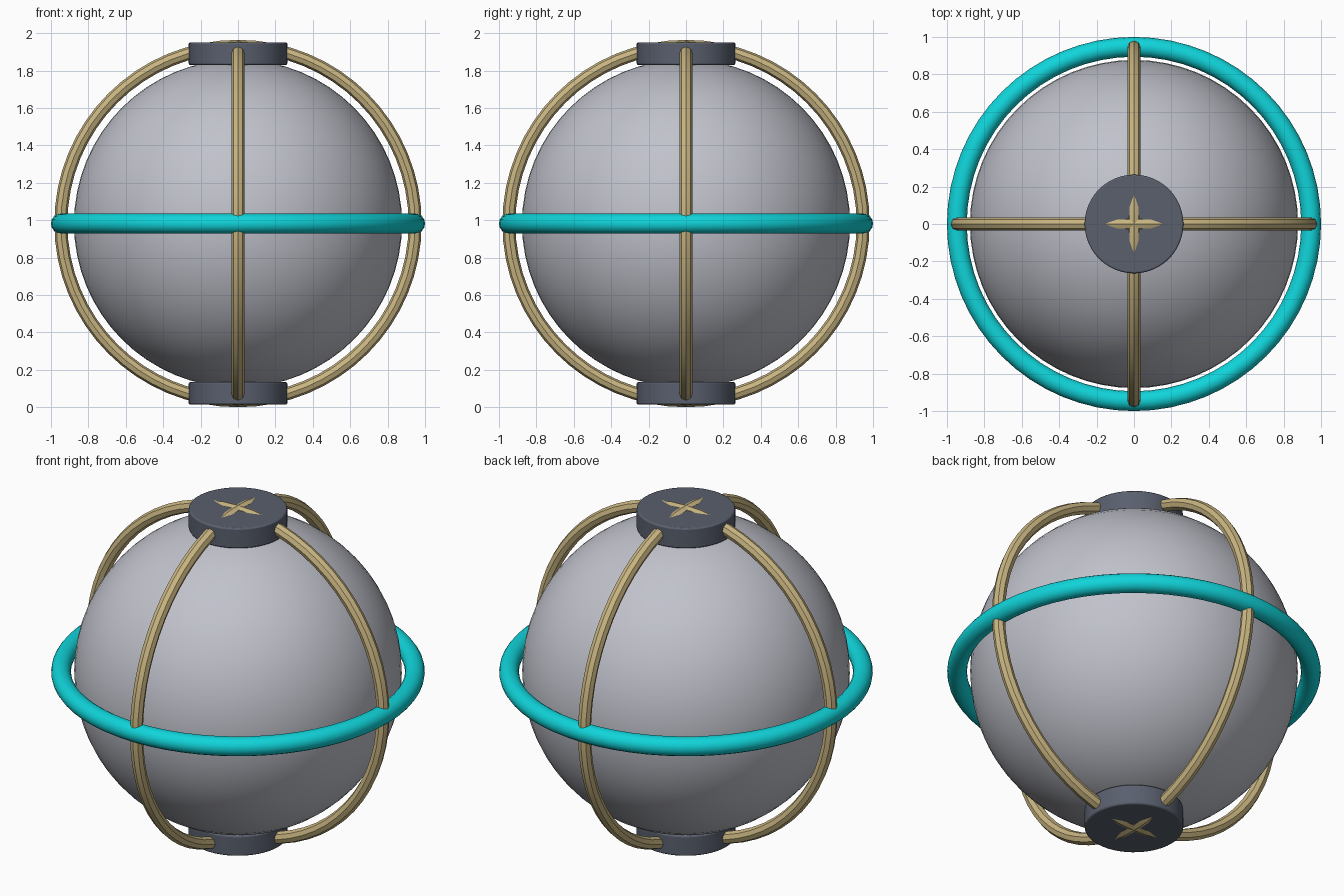
import bpy
import math

cube = bpy.data.objects.get("Cube")
if cube:
    bpy.data.objects.remove(cube, do_unlink=True)

CENTRE = 0.982


def make_material(name, rgb):
    mat = bpy.data.materials.new(name)
    mat.use_nodes = True
    mat.diffuse_color = (*rgb, 1)
    mat.node_tree.nodes["Principled BSDF"].inputs["Base Color"].default_value = (*rgb, 1)
    return mat


grey = make_material("pale grey", (0.53, 0.54, 0.60))
slate = make_material("dark slate", (0.10, 0.115, 0.155))
gold = make_material("soft gold", (0.58, 0.46, 0.22))
teal = make_material("bright teal", (0.005, 0.66, 0.70))


def finish(name, mat, angle=30):
    obj = bpy.context.object
    obj.name = name
    obj.data.materials.append(mat)
    bpy.ops.object.shade_smooth_by_angle(angle=math.radians(angle))
    return obj


def hoop(name, mat, minor, sides, rotation):
    bpy.ops.mesh.primitive_torus_add(
        major_radius=0.947, minor_radius=minor, major_segments=64,
        minor_segments=sides, location=(0, 0, CENTRE), rotation=rotation)
    return finish(name, mat)


# Central ball
bpy.ops.mesh.primitive_uv_sphere_add(segments=64, ring_count=32, radius=0.877,
                                     location=(0, 0, CENTRE))
finish("ball", grey)

# Equator ring and the two faceted upright hoops
hoop("equator_ring", teal, 0.053, 16, (0, 0, 0))
quarter = math.pi / 2
hoop("side_hoop", gold, 0.035, 8, (quarter, 0, 0))
hoop("front_hoop", gold, 0.035, 8, (quarter, 0, quarter))

# Pole caps, thin enough for the hoops to break through as a cross
for name, side in (("top_cap", 1), ("bottom_cap", -1)):
    bpy.ops.mesh.primitive_cylinder_add(vertices=48, radius=0.264, depth=0.12,
                                        location=(0, 0, CENTRE + side * 0.908))
    cap = finish(name, slate)
    bevel = cap.modifiers.new("soft_edge", "BEVEL")
    bevel.width = 0.008
    bevel.segments = 2
    bevel.limit_method = "ANGLE"
